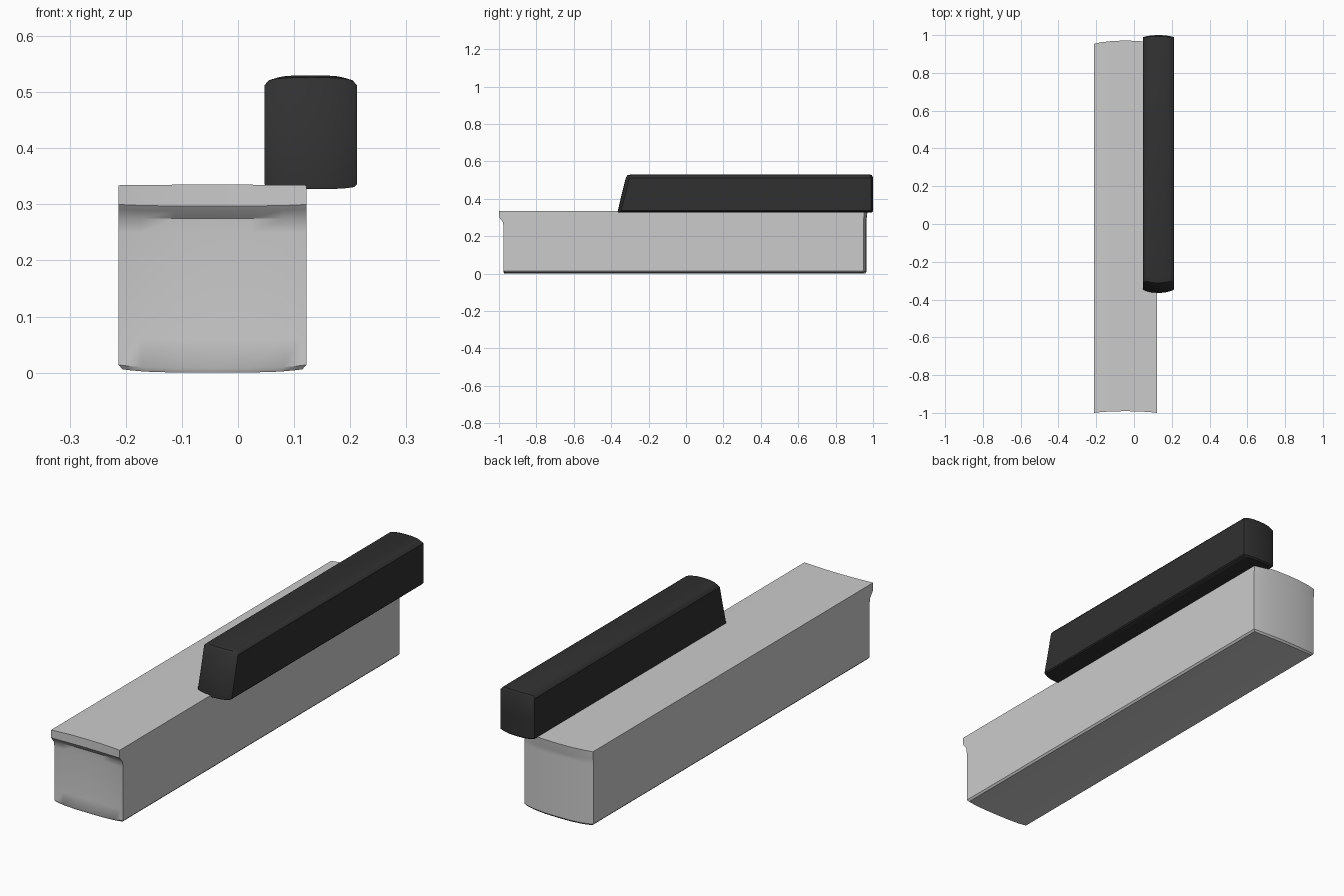
import bpy, bmesh, math

US = [-1, -0.93, -0.75, -0.4, 0, 0.4, 0.75, 0.93, 1]


def loft(name, cx, rows):
    """Stack bowed outlines. Row: z, crown, half width, front y, front bow, back y, back bow."""
    bm = bmesh.new()
    rings = []
    for z, crown, hw, yf, bf, yb, bb in rows:
        front, back = [], []
        for u in US:
            b = 1 - abs(u) ** 2.5
            zz = z + crown * (1 - abs(u) ** 4)
            front.append(bm.verts.new((cx + u * hw, yf - bf * b, zz)))
            back.append(bm.verts.new((cx + u * hw, yb + bb * b, zz)))
        rings.append((front, back))
    # walls
    for (f0, b0), (f1, b1) in zip(rings, rings[1:]):
        lo, hi = f0 + b0[::-1], f1 + b1[::-1]
        for i in range(len(lo)):
            j = (i + 1) % len(lo)
            bm.faces.new((lo[i], lo[j], hi[j], hi[i]))
    # lengthwise strips close the bottom and top
    for f, b in (rings[0], rings[-1]):
        for i in range(len(US) - 1):
            bm.faces.new((f[i], f[i + 1], b[i + 1], b[i]))
    bmesh.ops.recalc_face_normals(bm, faces=bm.faces)
    me = bpy.data.meshes.new(name)
    bm.to_mesh(me)
    bm.free()
    ob = bpy.data.objects.new(name, me)
    bpy.context.collection.objects.link(ob)
    bpy.ops.object.select_all(action='DESELECT')
    ob.select_set(True)
    bpy.context.view_layer.objects.active = ob
    bpy.ops.object.shade_smooth_by_angle(angle=math.radians(35))
    return ob


# long grey body with an overhanging front lip
loft("body", -0.0455, [
    (0.006, -0.006, 0.160, -0.968, 0.003, 0.945, 0.012),
    (0.014, -0.006, 0.1675, -0.975, 0.000, 0.950, 0.014),
    (0.060, 0.0, 0.1675, -0.975, -0.003, 0.950, 0.014),
    (0.250, 0.0, 0.1675, -0.975, -0.006, 0.950, 0.014),
    (0.275, 0.0, 0.1675, -0.979, -0.008, 0.950, 0.014),
    (0.291, -0.003, 0.1675, -0.992, -0.008, 0.950, 0.014),
    (0.300, -0.003, 0.1675, -0.999, -0.008, 0.951, 0.015),
    (0.334, 0.001, 0.1675, -1.000, -0.009, 0.953, 0.018),
])

# dark bar with a raked front end, resting on the right edge
bar = loft("side_bar", 0.1295, [
    (0.331, -0.004, 0.078, -0.348, 0.016, 0.984, 0.010),
    (0.336, -0.003, 0.0825, -0.347, 0.018, 0.989, 0.011),
    (0.420, 0.0, 0.0825, -0.325, 0.020, 0.989, 0.011),
    (0.512, 0.002, 0.0825, -0.303, 0.018, 0.989, 0.011),
    (0.521, 0.005, 0.075, -0.296, 0.016, 0.984, 0.010),
    (0.525, 0.005, 0.062, -0.280, 0.010, 0.974, 0.009),
])
mat = bpy.data.materials.new("dark")
mat.diffuse_color = (0.03, 0.03, 0.03, 1)
bar.data.materials.append(mat)
